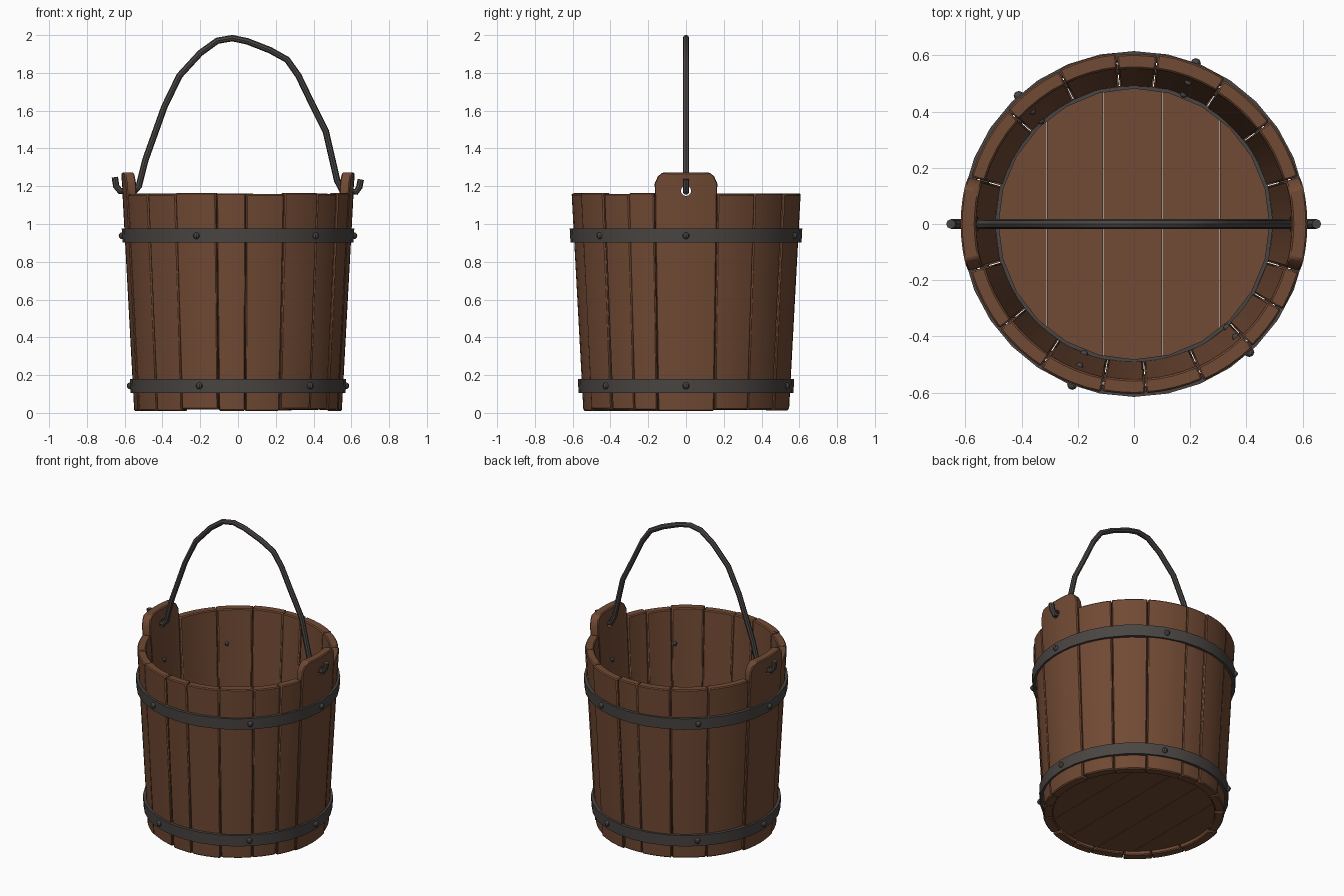
import bpy, bmesh, math, random
from mathutils import Vector, Matrix

if "Cube" in bpy.data.objects:
    bpy.data.objects.remove(bpy.data.objects["Cube"])

random.seed(4)


def material(name, rgb):
    m = bpy.data.materials.new(name)
    m.diffuse_color = (*rgb, 1)
    m.use_nodes = True
    m.node_tree.nodes["Principled BSDF"].inputs["Base Color"].default_value = m.diffuse_color
    return m


WOOD = material("brown_wood", (0.165, 0.068, 0.034))
IRON = material("dark_iron", (0.068, 0.060, 0.056))


def outer(z):
    return 0.545 + 0.054 * z


def inner(z):
    return 0.487 + 0.058 * z


def add(name, bm, mat, bevel=0, smooth=True):
    bmesh.ops.recalc_face_normals(bm, faces=bm.faces[:])
    me = bpy.data.meshes.new(name)
    bm.to_mesh(me)
    bm.free()
    me.materials.append(mat)
    ob = bpy.data.objects.new(name, me)
    bpy.context.collection.objects.link(ob)
    if smooth:
        bpy.ops.object.select_all(action='DESELECT')
        ob.select_set(True)
        bpy.context.view_layer.objects.active = ob
        bpy.ops.object.shade_smooth_by_angle(angle=math.radians(32))
    if bevel:
        b = ob.modifiers.new("worn_edges", 'BEVEL')
        b.width = bevel
        b.segments = 1
        b.limit_method = 'ANGLE'
        b.angle_limit = math.radians(40)
    return ob


def bake(ob):
    """Replace an object's data with its evaluated mesh."""
    dg = bpy.context.evaluated_depsgraph_get()
    me = bpy.data.meshes.new_from_object(ob.evaluated_get(dg))
    ob.modifiers.clear()
    ob.data = me


def stave(name, a0, a1, levels, dr=0.0, n=4):
    """Curved board between two angles; levels are (z, width factor)."""
    bm = bmesh.new()
    mid, half = (a0 + a1) / 2, (a1 - a0) / 2
    rings = []
    for z, w in levels:
        angs = [math.radians(mid + half * w * (2 * i / n - 1)) for i in range(n + 1)]
        pts = [((outer(z) + dr) * math.cos(a), (outer(z) + dr) * math.sin(a), z) for a in angs]
        pts += [((inner(z) + dr * 0.6) * math.cos(a), (inner(z) + dr * 0.6) * math.sin(a), z)
                for a in reversed(angs)]
        rings.append([bm.verts.new(p) for p in pts])
    m = len(rings[0])
    for lo, hi in zip(rings, rings[1:]):
        for i in range(m):
            j = (i + 1) % m
            bm.faces.new((lo[i], lo[j], hi[j], hi[i]))
    for r in (rings[0], rings[-1]):
        for i in range(n):
            bm.faces.new((r[i], r[i + 1], r[m - 2 - i], r[m - 1 - i]))
    return add(name, bm, WOOD, 0.006)


# Plain staves, front and back
front = [-164, -142, -123, -101, -86, -66, -46, -30, -16]
back = [16, 37, 58, 82, 96, 116, 138, 164]
k = 0
for bounds in (front, back):
    for a0, a1 in zip(bounds, bounds[1:]):
        k += 1
        stave(f"stave_{k}", a0 + 0.15, a1 - 0.15,
              [(random.uniform(0.008, 0.02), 1), (1.162 + random.uniform(-0.005, 0.005), 1)],
              random.uniform(-0.005, 0.005))

# Two tall staves with a pierced lug for the handle
for side, ang in (("right", 0), ("left", 180)):
    lug = stave(f"lug_stave_{side}", ang - 15.8, ang + 15.8,
                [(0.01, 1), (1.16, 1), (1.215, 1), (1.25, 0.9), (1.272, 0.76)], 0.004, 6)
    bm = bmesh.new()
    bmesh.ops.create_cone(bm, cap_ends=True, segments=12, radius1=0.027, radius2=0.027, depth=0.4,
                          matrix=Matrix.Translation((0.58 * math.cos(math.radians(ang)), 0, 1.175))
                          @ Matrix.Rotation(math.pi / 2, 4, 'Y'))
    cutter = add("hole_cutter", bm, WOOD, smooth=False)
    cutter.hide_render = True
    cut = lug.modifiers.new("hole", 'BOOLEAN')
    cut.operation = 'DIFFERENCE'
    cut.solver = 'EXACT'
    cut.object = cutter
    bake(lug)
    bpy.data.objects.remove(cutter)


# Floor planks running front to back
R = 0.495
cuts = [-R, -0.31, -0.11, 0.1, 0.305, R]
for i, (x0, x1) in enumerate(zip(cuts, cuts[1:])):
    xs = [x0 + 0.001 + (x1 - x0 - 0.002) * (1 - math.cos(math.pi * t / 8)) / 2 for t in range(9)]
    top = [(x, math.sqrt(max(R * R - x * x, 1e-5))) for x in xs]
    outline = top + [(x, -y) for x, y in reversed(top)]
    bm = bmesh.new()
    f = bm.faces.new([bm.verts.new((x, y, 0.035)) for x, y in outline])
    ext = bmesh.ops.extrude_face_region(bm, geom=[f])
    up = [v for v in ext["geom"] if isinstance(v, bmesh.types.BMVert)]
    bmesh.ops.translate(bm, verts=up, vec=(0, 0, 0.04 + 0.002 * (i % 2)))
    add(f"floor_plank_{i + 1}", bm, WOOD, smooth=False)


def ring(name, profile, seg=32):
    """Closed (radius, z) profile turned round the z axis."""
    bm = bmesh.new()
    rows = []
    for s in range(seg):
        a = 2 * math.pi * s / seg
        rows.append([bm.verts.new((r * math.cos(a), r * math.sin(a), z)) for r, z in profile])
    n = len(profile)
    for s in range(seg):
        p, q = rows[s], rows[(s + 1) % seg]
        for i in range(n):
            j = (i + 1) % n
            bm.faces.new((p[i], q[i], q[j], p[j]))
    add(name, bm, IRON)


# Iron hoops with rivets driven through the wood
for label, zc in (("upper", 0.938), ("lower", 0.143)):
    z0, z1 = zc - 0.037, zc + 0.037
    ring(f"{label}_hoop", [(outer(z0) - 0.012, z0), (outer(z0) + 0.018, z0),
                           (outer(z1) + 0.018, z1), (outer(z1) - 0.012, z1)])
    for i, deg in enumerate((0, 69, 132, 180, 249, 312)):
        a = math.radians(deg)
        bm = bmesh.new()
        for r, size in ((outer(zc) + 0.018, 0.018), (inner(zc), 0.014)):
            bmesh.ops.create_uvsphere(bm, u_segments=8, v_segments=6, radius=size,
                                      matrix=Matrix.Translation((r * math.cos(a), r * math.sin(a), zc)))
        add(f"{label}_rivet_{i + 1}", bm, IRON)

# Thin iron ring where floor meets wall
ring("floor_ring", [(0.496, 0.07), (0.482, 0.07), (0.482, 0.088), (0.496, 0.088)], 24)

# Bent wire handle, hooked through both lugs
path = [(-0.652, 1.248), (-0.645, 1.20), (-0.625, 1.175), (-0.55, 1.172), (-0.525, 1.20),
        (-0.49, 1.34), (-0.39, 1.62), (-0.31, 1.785), (-0.2, 1.905), (-0.11, 1.97),
        (-0.03, 1.984), (0.05, 1.967), (0.17, 1.92), (0.26, 1.87), (0.32, 1.785),
        (0.39, 1.64), (0.465, 1.49), (0.525, 1.23), (0.55, 1.178), (0.625, 1.17),
        (0.642, 1.195), (0.65, 1.236)]
cu = bpy.data.curves.new("handle_path", 'CURVE')
cu.dimensions = '3D'
cu.bevel_depth = 0.017
cu.bevel_resolution = 2
cu.use_fill_caps = True
sp = cu.splines.new('POLY')
sp.points.add(len(path) - 1)
for p, (x, z) in zip(sp.points, path):
    p.co = (x, 0, z, 1)
tmp = bpy.data.objects.new("handle_path", cu)
bpy.context.collection.objects.link(tmp)
me = bpy.data.meshes.new_from_object(tmp.evaluated_get(bpy.context.evaluated_depsgraph_get()))
bm = bmesh.new()
bm.from_mesh(me)
bpy.data.objects.remove(tmp)
add("handle", bm, IRON)
